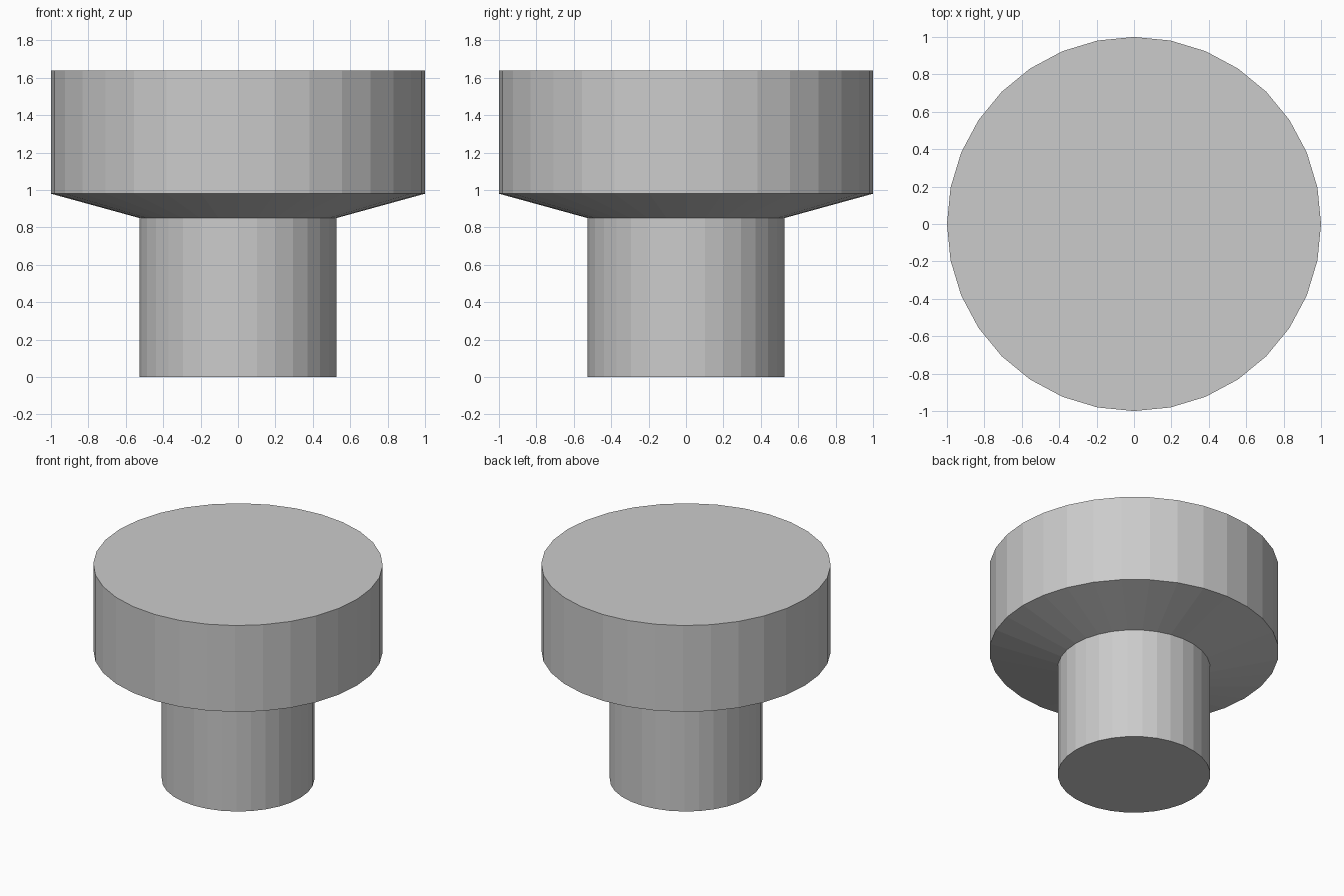
import bpy, bmesh
from math import cos, sin, tau

if "Cube" in bpy.data.objects:
    bpy.data.objects.remove(bpy.data.objects["Cube"])

SIDES = 32


def lathe(name, profile):
    """Revolve (radius, z) points around z, with flat caps at both ends."""
    bm = bmesh.new()
    rings = [[bm.verts.new((r * cos(tau * i / SIDES), r * sin(tau * i / SIDES), z))
              for i in range(SIDES)] for r, z in profile]
    for low, high in zip(rings, rings[1:]):
        for i in range(SIDES):
            j = (i + 1) % SIDES
            bm.faces.new((low[i], low[j], high[j], high[i]))
    bm.faces.new(rings[0][::-1])
    bm.faces.new(rings[-1])
    mesh = bpy.data.meshes.new(name)
    bm.to_mesh(mesh)
    bm.free()
    obj = bpy.data.objects.new(name, mesh)
    bpy.context.collection.objects.link(obj)
    return obj


# Knob: straight stem, flared underside, thick round head
lathe("knob", [(0.527, 0.0), (0.527, 0.85), (1.0, 0.98), (1.0, 1.638)])
